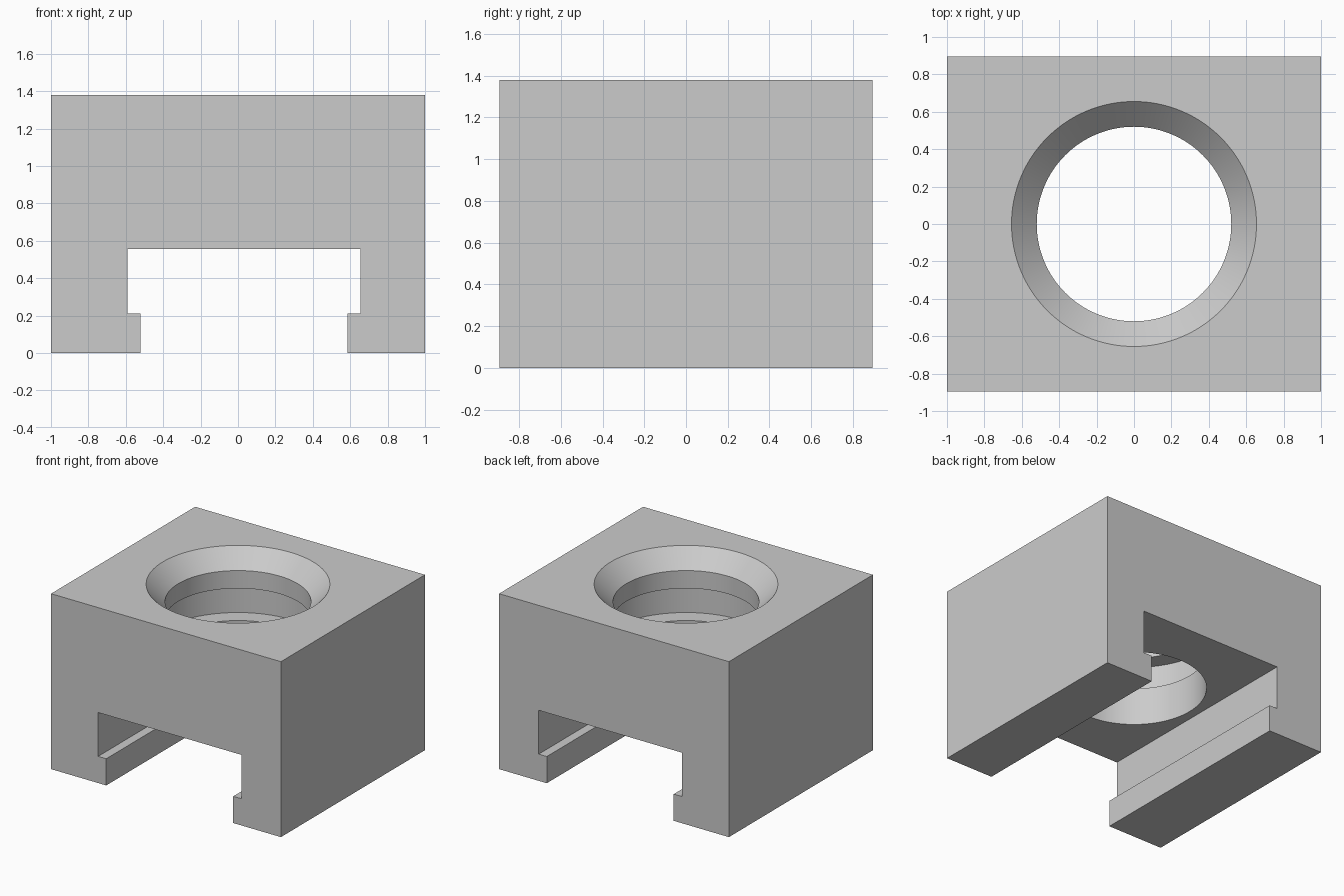
import bpy
import bmesh
from math import cos, sin, tau, radians

if "Cube" in bpy.data.objects:
    bpy.data.objects.remove(bpy.data.objects["Cube"], do_unlink=True)

DEPTH, HEIGHT = 0.895, 1.38
SEGMENTS = 128


def finish(name, bm):
    bmesh.ops.recalc_face_normals(bm, faces=bm.faces)
    mesh = bpy.data.meshes.new(name)
    bm.to_mesh(mesh)
    bm.free()
    obj = bpy.data.objects.new(name, mesh)
    bpy.context.collection.objects.link(obj)
    return obj


def extrude_profile(name, points, half_depth):
    bm = bmesh.new()
    face = bm.faces.new([bm.verts.new((x, -half_depth, z)) for x, z in points])
    new = bmesh.ops.extrude_face_region(bm, geom=[face])["geom"]
    verts = [v for v in new if isinstance(v, bmesh.types.BMVert)]
    bmesh.ops.translate(bm, verts=verts, vec=(0, 2 * half_depth, 0))
    return finish(name, bm)


def lathe(name, points):
    bm = bmesh.new()
    angles = [tau * i / SEGMENTS for i in range(SEGMENTS)]
    rings = [[bm.verts.new((r * cos(a), r * sin(a), z)) for a in angles]
             for r, z in points]
    for low, high in zip(rings, rings[1:]):
        for i in range(SEGMENTS):
            j = (i + 1) % SEGMENTS
            bm.faces.new((low[i], low[j], high[j], high[i]))
    bm.faces.new(rings[0])
    bm.faces.new(rings[-1])
    return finish(name, bm)


grey = bpy.data.materials.new("light grey")
grey.use_nodes = True
grey.diffuse_color = (0.6, 0.6, 0.6, 1)
grey.node_tree.nodes["Principled BSDF"].inputs["Base Color"].default_value = grey.diffuse_color

# Block with an offset, lipped slot running front to back
block = extrude_profile("slotted_block", [
    (-1, 0), (-0.52, 0), (-0.52, 0.21), (-0.59, 0.21), (-0.59, 0.555),
    (0.655, 0.555), (0.655, 0.21), (0.585, 0.21), (0.585, 0), (1, 0),
    (1, HEIGHT), (-1, HEIGHT)], DEPTH)

# Bore with an internal ring groove and a chamfered mouth
bore, wide = 0.52, 0.655
cutter = lathe("bore_cutter", [
    (bore, 0.4), (bore, 0.852), (wide, 0.852), (wide, 1.105), (bore, 1.105),
    (bore, HEIGHT - 0.135), (wide, HEIGHT), (wide, HEIGHT + 0.1)])
cutter.hide_render = True

cut = block.modifiers.new("bore", "BOOLEAN")
cut.operation = "DIFFERENCE"
cut.solver = "EXACT"
cut.object = cutter

bpy.ops.object.select_all(action="DESELECT")
bpy.context.view_layer.objects.active = block
block.select_set(True)
bpy.ops.object.modifier_apply(modifier=cut.name)
bpy.data.objects.remove(cutter, do_unlink=True)

block.data.materials.clear()
block.data.materials.append(grey)
bpy.ops.object.shade_smooth_by_angle(angle=radians(30))
